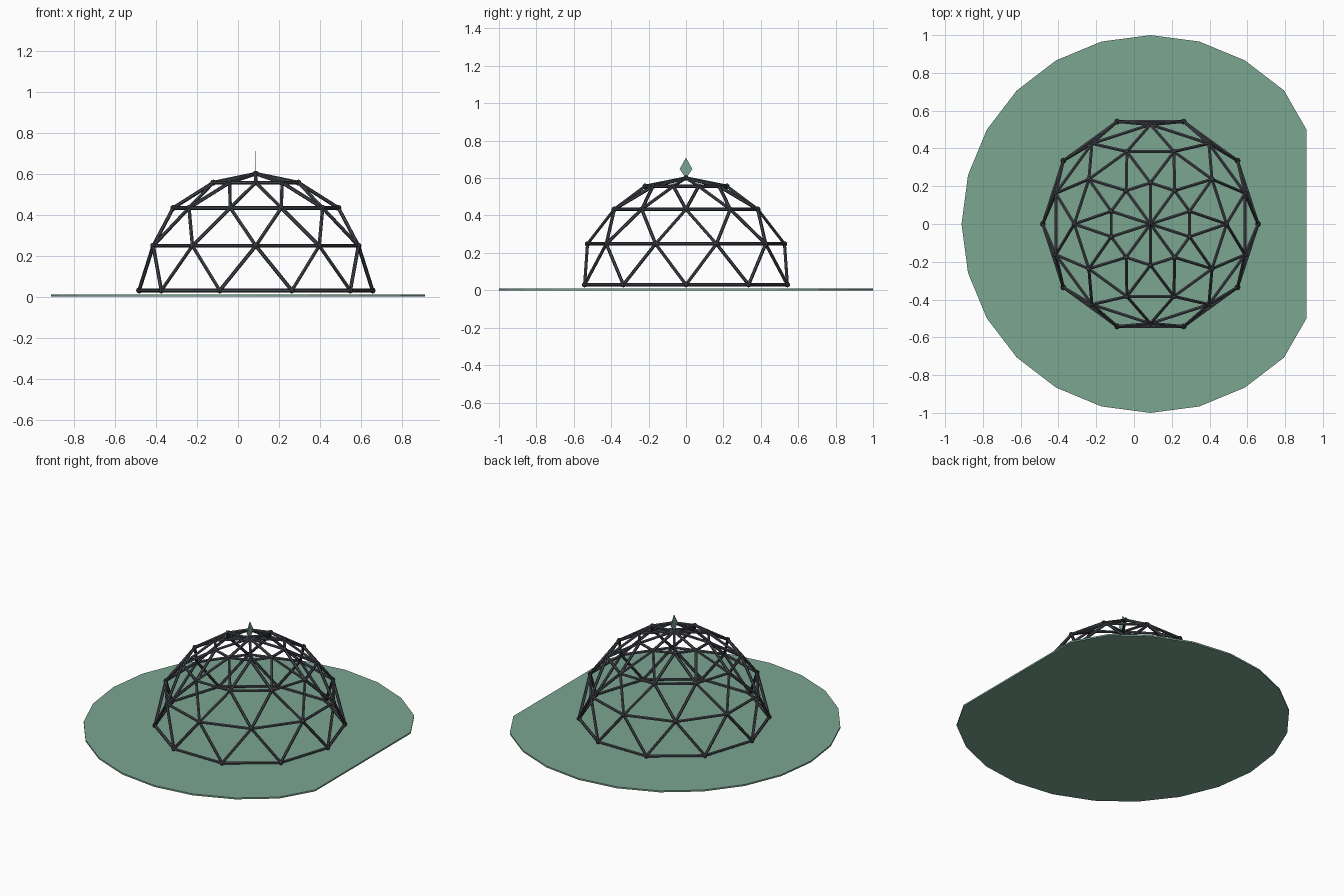
import bpy, bmesh, math
from mathutils import Vector, Matrix

if "Cube" in bpy.data.objects:
    bpy.data.objects.remove(bpy.data.objects["Cube"])

CX = 0.087          # dome axis
BASE_Z = 0.03       # height of the lowest ring
R = 0.57            # dome radius
N = 10              # nodes per ring


def material(name, rgb):
    m = bpy.data.materials.new(name)
    m.diffuse_color = (*rgb, 1)
    m.use_nodes = True
    m.node_tree.nodes["Principled BSDF"].inputs["Base Color"].default_value = m.diffuse_color
    return m


GREEN = material("sage green", (0.20, 0.38, 0.285))
STEEL = material("dark steel", (0.060, 0.066, 0.080))
JOINT = material("joint grey", (0.045, 0.048, 0.055))


def finish(bm, name, mat):
    bmesh.ops.recalc_face_normals(bm, faces=bm.faces)
    mesh = bpy.data.meshes.new(name)
    bm.to_mesh(mesh)
    bm.free()
    mesh.materials.append(mat)
    obj = bpy.data.objects.new(name, mesh)
    bpy.context.collection.objects.link(obj)
    return obj


def prism(name, pts, depth, mat):
    """Extrude a planar outline along the depth vector."""
    bm = bmesh.new()
    face = bm.faces.new([bm.verts.new(p) for p in pts])
    ext = bmesh.ops.extrude_face_region(bm, geom=[face])
    top = [v for v in ext["geom"] if isinstance(v, bmesh.types.BMVert)]
    bmesh.ops.translate(bm, verts=top, vec=depth)
    return finish(bm, name, mat)


# Ground slab: 24-sided disc with one side cut straight
outline = []
for k in range(24):
    a = math.radians(15 * k)
    if k not in (0, 1, 23):
        outline.append((CX + min(math.cos(a), 0.826), math.sin(a), 0))
prism("ground_slab", outline, Vector((0, 0, 0.01)), GREEN)

# Dome nodes: four staggered rings and an apex
rings = []
for i in range(4):
    e = math.radians(22.5 * i)
    rings.append([Vector((CX + R * math.cos(e) * math.cos(a),
                          R * math.cos(e) * math.sin(a),
                          BASE_Z + R * math.sin(e)))
                  for a in (math.radians(36 * k + 18 * (i % 2)) for k in range(N))])
apex = Vector((CX, 0, BASE_Z + R))

# Strut pairs: hoops, diagonals between rings, spokes to the apex
pairs = []
for i, ring in enumerate(rings):
    for k in range(N):
        pairs.append((ring[k], ring[(k + 1) % N]))
        if i < 3:
            shift = 1 if i % 2 else -1
            pairs.append((ring[k], rings[i + 1][k]))
            pairs.append((ring[k], rings[i + 1][(k + shift) % N]))
        else:
            pairs.append((ring[k], apex))

# Struts
bm = bmesh.new()
for p, q in pairs:
    d = q - p
    mat = Matrix.Translation((p + q) / 2) @ d.to_track_quat("Z", "Y").to_matrix().to_4x4()
    bmesh.ops.create_cone(bm, cap_ends=True, segments=6, radius1=0.009,
                          radius2=0.009, depth=d.length, matrix=mat)
finish(bm, "dome_struts", STEEL)

# Ball joints
bm = bmesh.new()
for p in [p for ring in rings for p in ring] + [apex]:
    bmesh.ops.create_uvsphere(bm, u_segments=8, v_segments=6, radius=0.0145,
                              matrix=Matrix.Translation(p))
finish(bm, "ball_joints", JOINT)

# Thin kite-shaped finial on top
kite = [(0, 0.598), (0.034, 0.648), (0, 0.71), (-0.034, 0.648)]
prism("finial", [(CX - 0.002, y, z) for y, z in kite], Vector((0.004, 0, 0)), GREEN)
